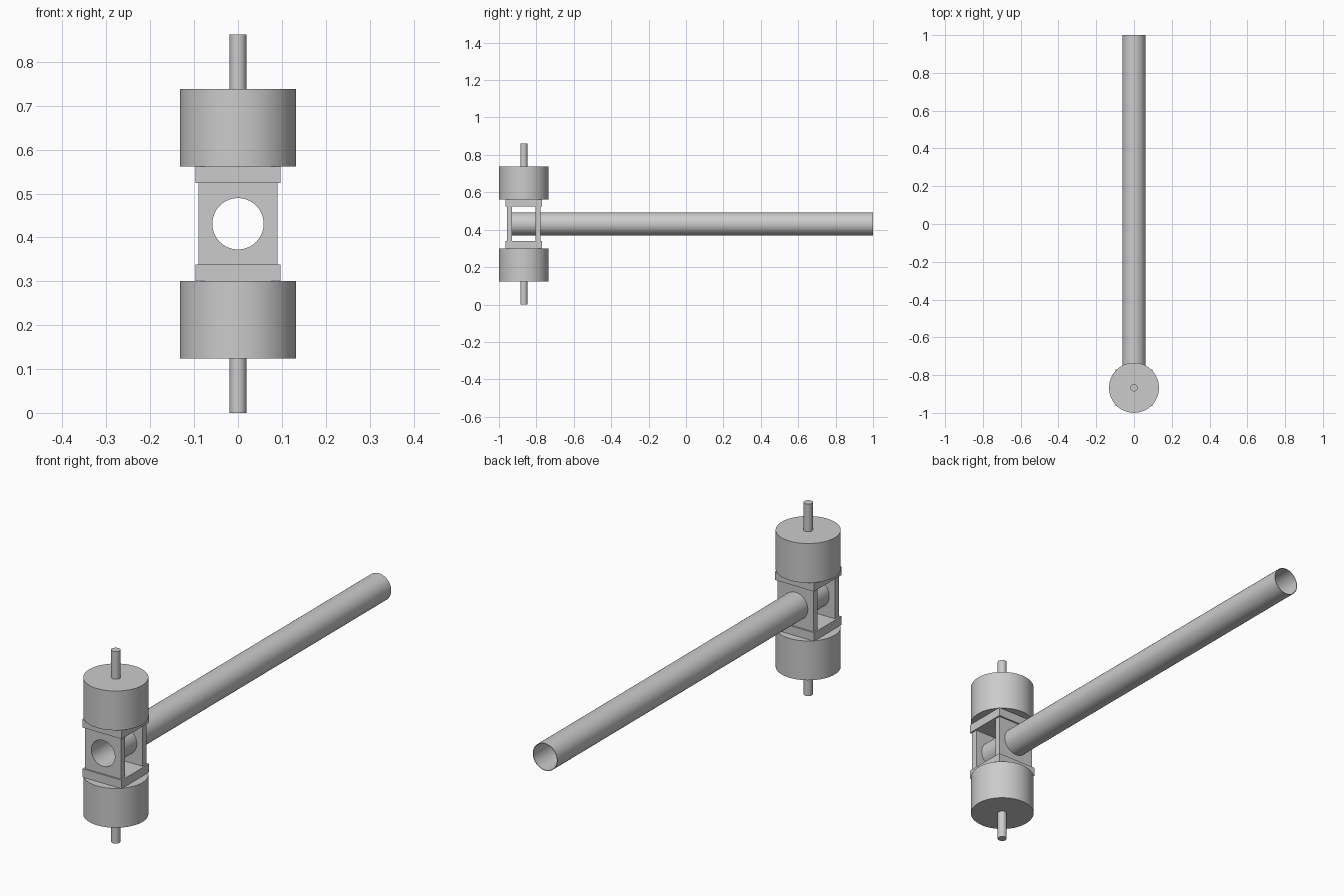
import bpy, bmesh, math
from math import pi, cos, sin, radians

cube = bpy.data.objects.get("Cube")
if cube:
    bpy.data.objects.remove(cube, do_unlink=True)

# Single material
grey = bpy.data.materials.new("plain grey")
grey.use_nodes = True
COLOUR = (0.6, 0.6, 0.6, 1)
grey.diffuse_color = COLOUR
grey.node_tree.nodes["Principled BSDF"].inputs["Base Color"].default_value = COLOUR

HEAD_Y = -0.867      # axis of the head
MID_Z = 0.431        # height of the pipe axis
PIPE_R, BORE_R = 0.061, 0.0585
SEGMENTS = 64


def finish(obj, name):
    obj.name = name
    obj.data.name = name
    obj.data.materials.append(grey)
    bpy.ops.object.select_all(action='DESELECT')
    obj.select_set(True)
    bpy.context.view_layer.objects.active = obj
    bpy.ops.object.shade_smooth_by_angle(angle=radians(30))


def upright_cylinder(name, radius, z0, z1):
    bpy.ops.mesh.primitive_cylinder_add(vertices=SEGMENTS, radius=radius, depth=z1 - z0,
                                        location=(0, HEAD_Y, (z0 + z1) / 2))
    finish(bpy.context.object, name)


def box(name, half_width, z0, z1):
    bpy.ops.mesh.primitive_cube_add(size=1, location=(0, HEAD_Y, (z0 + z1) / 2))
    obj = bpy.context.object
    obj.scale = (2 * half_width, 2 * half_width, z1 - z0)
    bpy.ops.object.transform_apply(location=False, rotation=False, scale=True)
    finish(obj, name)


def circle(radius):
    return [(radius * cos(2 * pi * i / SEGMENTS), radius * sin(2 * pi * i / SEGMENTS))
            for i in range(SEGMENTS)]


def rectangle(half_x, half_z):
    # circle points pushed out to the edges of a rectangle
    return [(half_x * x / max(abs(x), abs(z)), half_z * z / max(abs(x), abs(z)))
            for x, z in circle(1)]


def bored_prism(name, outer, inner, y0, y1):
    # solid between two outlines, running along y
    bm = bmesh.new()
    loops = [[bm.verts.new((x, y, MID_Z + z)) for x, z in outline]
             for outline, y in ((outer, y0), (outer, y1), (inner, y1), (inner, y0))]
    for a, b in zip(loops, loops[1:] + loops[:1]):
        for i in range(SEGMENTS):
            j = (i + 1) % SEGMENTS
            bm.faces.new((a[i], a[j], b[j], b[i]))
    bmesh.ops.recalc_face_normals(bm, faces=bm.faces)
    mesh = bpy.data.meshes.new(name)
    bm.to_mesh(mesh)
    bm.free()
    obj = bpy.data.objects.new(name, mesh)
    bpy.context.collection.objects.link(obj)
    finish(obj, name)


# Drums, shafts and mounting plates, mirrored about the pipe axis
for name, side in (("upper", 1), ("lower", -1)):
    def span(a, b):
        return sorted((MID_Z + side * a, MID_Z + side * b))
    upright_cylinder(name + "_shaft", 0.019, *span(0.30, 0.431))
    upright_cylinder(name + "_drum", 0.1325, *span(0.1305, 0.307))
    box(name + "_plate", 0.097, *span(0.0925, 0.1305))

# Front and back walls of the open frame
wall = rectangle(0.09, 0.0925)
bored_prism("front_wall", wall, circle(BORE_R), HEAD_Y - 0.09, HEAD_Y - 0.062)
bored_prism("back_wall", wall, circle(PIPE_R), HEAD_Y + 0.062, HEAD_Y + 0.09)

# Long hollow pipe
bored_prism("pipe", circle(PIPE_R), circle(BORE_R), HEAD_Y - 0.062, 1.0)
